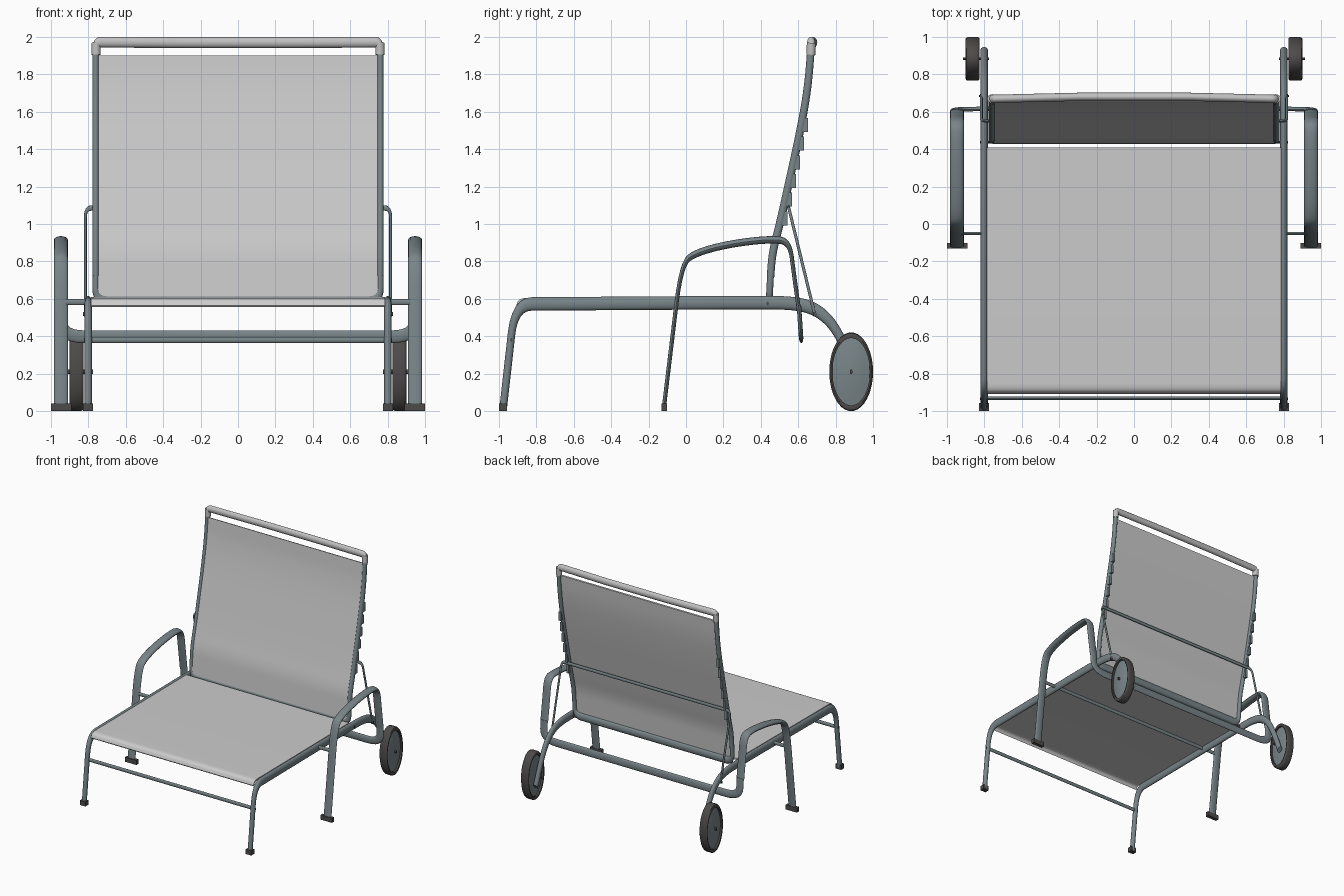
import bpy, bmesh, math
from mathutils import Vector

if "Cube" in bpy.data.objects:
    bpy.data.objects.remove(bpy.data.objects["Cube"])

SZ = 1.8  # the model is stretched in z: round tubes are taller than wide


def material(name, c):
    m = bpy.data.materials.new(name)
    m.diffuse_color = (*c, 1)
    m.use_nodes = True
    m.node_tree.nodes["Principled BSDF"].inputs["Base Color"].default_value = m.diffuse_color
    return m


FRAME = material("frame blue grey", (0.19, 0.235, 0.25))
FABRIC = material("sling light grey", (0.60, 0.60, 0.60))
CAP = material("headrail grey", (0.53, 0.53, 0.53))
DARK = material("dark rubber", (0.075, 0.07, 0.068))


def finish(name, bm, mat, angle=40):
    bmesh.ops.recalc_face_normals(bm, faces=bm.faces[:])
    me = bpy.data.meshes.new(name)
    bm.to_mesh(me)
    bm.free()
    me.materials.append(mat)
    ob = bpy.data.objects.new(name, me)
    bpy.context.collection.objects.link(ob)
    bpy.ops.object.select_all(action='DESELECT')
    ob.select_set(True)
    bpy.context.view_layer.objects.active = ob
    bpy.ops.object.shade_smooth_by_angle(angle=math.radians(angle))
    return ob


def rounded(pts, r, steps=6):
    """Round the corners of a path, cutting at most half of each segment."""
    out = [pts[0]]
    for a, p, b in zip(pts, pts[1:], pts[2:]):
        d0, d1 = a - p, b - p
        s = p + d0.normalized() * min(r, d0.length / 2)
        e = p + d1.normalized() * min(r, d1.length / 2)
        for i in range(steps + 1):
            t = i / steps
            out.append(s * (1 - t) ** 2 + p * 2 * t * (1 - t) + e * t * t)
    out.append(pts[-1])
    keep = [out[0]]
    for p in out[1:]:
        if (p - keep[-1]).length > 1e-4:
            keep.append(p)
    return keep


def sweep(name, pts, a, b, mat, r=0.0, sz=SZ, side=None, square=False, sides=16):
    """Sweep an ellipse (or rectangle) along a path; a = in-plane, b = sideways radius."""
    path = [Vector((x, y, z / sz)) for x, y, z in pts]
    if side is None:
        side = (path[1] - path[0]).cross(path[2] - path[1]).normalized()
    side = Vector(side)
    if r:
        path = rounded(path, r)
    if square:
        sec = [(a, b), (-a, b), (-a, -b), (a, -b)]
    else:
        sec = [(a * math.cos(k * math.tau / sides), b * math.sin(k * math.tau / sides))
               for k in range(sides)]
    bm = bmesh.new()
    rings = []
    for i, p in enumerate(path):
        t = (path[min(i + 1, len(path) - 1)] - path[max(i - 1, 0)]).normalized()
        n = side.cross(t).normalized()
        s = t.cross(n)
        ring = [p + n * u + s * v for u, v in sec]
        rings.append([bm.verts.new((q.x, q.y, q.z * sz)) for q in ring])
    for r0, r1 in zip(rings, rings[1:]):
        for k in range(len(sec)):
            j = (k + 1) % len(sec)
            bm.faces.new((r0[k], r0[j], r1[j], r1[k]))
    bm.faces.new(rings[0])
    bm.faces.new(rings[-1])
    return finish(name, bm, mat)


def yz(x, pts):
    return [(x, y, z) for y, z in pts]


def rod(name, x0, x1, y, z, r, mat):
    return sweep(name, [(x0, y, z), (x1, y, z)], r, r, mat, side=(0, 0, 1), sides=12)


def boxes(name, centres, size, mat):
    bm = bmesh.new()
    for c in centres:
        vs = bmesh.ops.create_cube(bm, size=1)["verts"]
        for v in vs:
            v.co = Vector([c[i] + v.co[i] * size[i] for i in range(3)])
    return finish(name, bm, mat, 30)


def lathe(name, profile, y, z, mat, n=40):
    """Revolve a closed (x, radius) outline about an x-wise axle."""
    bm = bmesh.new()
    rings = [[bm.verts.new((x, y + r * math.cos(k * math.tau / n),
                            z + SZ * r * math.sin(k * math.tau / n))) for k in range(n)]
             for x, r in profile]
    for r0, r1 in zip(rings, rings[1:] + rings[:1]):
        for k in range(n):
            j = (k + 1) % n
            bm.faces.new((r0[k], r0[j], r1[j], r1[k]))
    bmesh.ops.remove_doubles(bm, verts=bm.verts[:], dist=1e-5)
    return finish(name, bm, mat)


X = (1, 0, 0)
BACK = [(0.452, 0.72), (0.462, 0.85), (0.502, 1.0), (0.612, 1.5), (0.652, 1.73), (0.668, 1.93)]


def back_y(z):
    for (y0, z0), (y1, z1) in zip(BACK, BACK[1:]):
        if z <= z1:
            return y0 + (y1 - y0) * (z - z0) / (z1 - z0)


for s, tag in ((-1, "left"), (1, "right")):
    # Seat rail: front leg, side rail and curved wheel leg in one tube
    sweep(f"{tag}_seat_rail", yz(s * 0.801, [
        (-0.978, 0.01), (-0.915, 0.572), (0.3, 0.58), (0.58, 0.578), (0.70, 0.545),
        (0.80, 0.45), (0.88, 0.27), (0.93, 0.14)]), 0.02, 0.02, FRAME, r=0.09, side=X)
    boxes(f"{tag}_front_foot", [(s * 0.801, -0.979, 0.02)], (0.054, 0.042, 0.04), DARK)
    # Armrest: flat tube loop
    sweep(f"{tag}_armrest", yz(s * 0.947, [
        (-0.118, 0.02), (-0.025, 0.79), (0.06, 0.85), (0.25, 0.897), (0.46, 0.92),
        (0.555, 0.905), (0.576, 0.74), (0.604, 0.54)]), 0.011, 0.037, FRAME, r=0.12, side=X)
    boxes(f"{tag}_armrest_foot", [(s * 0.945, -0.117, 0.02)], (0.11, 0.03, 0.04), DARK)
    # Backrest side tube with cap and ratchet teeth
    sweep(f"{tag}_back_tube", yz(s * 0.761, BACK), 0.02, 0.018, FRAME, r=0.1, side=X)
    sweep(f"{tag}_back_cap", yz(s * 0.759, [(0.668, 1.905), (0.67, 1.968)]),
          0.024, 0.025, CAP, side=X)
    zs = [1.03 + 0.1 * i for i in range(6)]
    boxes(f"{tag}_ratchet_teeth", [(s * 0.764, back_y(z) + 0.018, z) for z in zs],
          (0.022, 0.034, 0.075), FRAME)
    # Wheel: tyre, domed hub, axle
    lathe(f"{tag}_tyre", [(s * x, r) for x, r in [
        (0.828, 0.100), (0.825, 0.108), (0.831, 0.1145), (0.84, 0.117), (0.886, 0.117),
        (0.895, 0.1145), (0.90, 0.108), (0.897, 0.100)]], 0.883, 0.21, DARK)
    lathe(f"{tag}_wheel_hub", [(s * x, r) for x, r in [
        (0.832, 0), (0.834, 0.05), (0.845, 0.101), (0.88, 0.101), (0.891, 0.06),
        (0.896, 0.025), (0.897, 0)]], 0.883, 0.21, FRAME)
    rod(f"{tag}_axle", s * 0.775, s * 0.915, 0.883, 0.21, 0.007, DARK)
    # Bolts
    rod(f"{tag}_pivot_bolt", s * 0.75, s * 0.824, 0.437, 0.575, 0.006, DARK)
    rod(f"{tag}_strut_bolt", s * 0.79, s * 0.83, 0.685, 0.52, 0.006, DARK)
    rod(f"{tag}_leg_bolt", s * 0.79, s * 0.823, -0.934, 0.38, 0.006, DARK)

# Rear bar curving up into both armrests
sweep("rear_cross_bar", [(-0.947, 0.604, 0.56), (-0.947, 0.615, 0.397),
                         (0.947, 0.615, 0.397), (0.947, 0.604, 0.56)],
      0.034, 0.012, FRAME, r=0.13, sz=1)
# Bottom bar of the backrest frame
sweep("back_bottom_bar", [(-0.761, 0.452, 0.73), (-0.761, 0.445, 0.592),
                          (0.761, 0.445, 0.592), (0.761, 0.452, 0.73)],
      0.018, 0.018, FRAME, r=0.06)
# Support strut: thin U-shaped rod behind the backrest
sweep("back_support_strut", [(-0.816, 0.69, 0.51), (-0.816, 0.55, 1.085),
                             (0.816, 0.55, 1.085), (0.816, 0.69, 0.51)],
      0.008, 0.008, FRAME, r=0.03, sides=10)
# Thin rods between the legs
rod("front_cross_rod", -0.8, 0.8, -0.932, 0.38, 0.009, FRAME)
rod("under_seat_rod", -0.935, 0.935, -0.051, 0.582, 0.009, FRAME)
# Headrail, bowed slightly backwards
sweep("headrail", [(-0.761, 0.668, 1.91), (-0.761, 0.669, 1.972), (-0.3, 0.68, 1.970),
                   (0.3, 0.68, 1.970), (0.761, 0.669, 1.972), (0.761, 0.668, 1.91)],
      0.016, 0.022, CAP, r=0.03)
# Fabric slings
sweep("seat_sling", yz(0, [(0.41, 0.603), (-0.2, 0.6), (-0.89, 0.597), (-0.905, 0.56)]),
      0.004, 0.785, FABRIC, r=0.04, side=X, square=True)
sweep("back_sling", yz(0, [(0.437, 0.60)] + [(y - 0.006, z) for y, z in BACK[:-1]]
                       + [(0.66, 1.9)]),
      0.006, 0.757, FABRIC, r=0.1, side=X, square=True)
